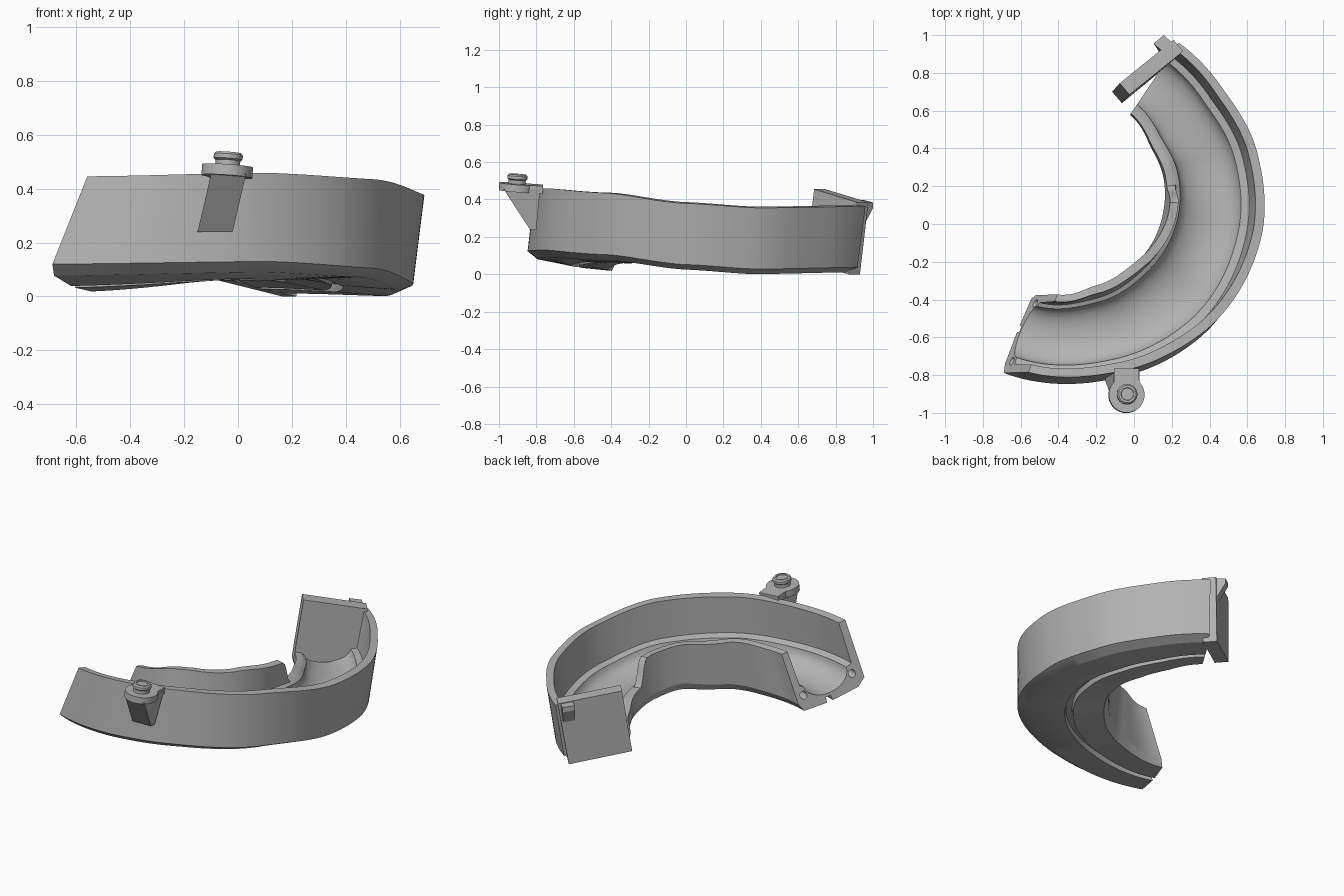
import bpy, bmesh
from math import sin, cos, radians, pi
from mathutils import Vector, Matrix

cube = bpy.data.objects.get("Cube")
if cube:
    bpy.data.objects.remove(cube, do_unlink=True)

grey = bpy.data.materials.new("plain grey")
grey.use_nodes = True
COLOUR = (0.45, 0.45, 0.45, 1)
grey.diffuse_color = COLOUR
grey.node_tree.nodes["Principled BSDF"].inputs["Base Color"].default_value = COLOUR


def finish(bm, name, smooth=True):
    bmesh.ops.recalc_face_normals(bm, faces=bm.faces)
    mesh = bpy.data.meshes.new(name)
    bm.to_mesh(mesh)
    bm.free()
    mesh.materials.append(grey)
    obj = bpy.data.objects.new(name, mesh)
    bpy.context.collection.objects.link(obj)
    if smooth:
        bpy.ops.object.select_all(action='DESELECT')
        obj.select_set(True)
        bpy.context.view_layer.objects.active = obj
        bpy.ops.object.shade_smooth_by_angle(angle=radians(28))
    return obj


def loft(rings, name, smooth=True):
    """Skin a list of closed rings and cap both ends."""
    bm = bmesh.new()
    rows = [[bm.verts.new(p) for p in ring] for ring in rings]
    for a, b in zip(rows, rows[1:]):
        for i in range(len(a)):
            j = (i + 1) % len(a)
            bm.faces.new((a[i], a[j], b[j], b[i]))
    bm.faces.new(rows[0])
    bm.faces.new(rows[-1])
    return finish(bm, name, smooth)


def ease(t):
    t = max(0, min(1, t))
    return t * t * (3 - 2 * t)


def lookup(keys, a):
    for (a0, v0), (a1, v1) in zip(keys, keys[1:]):
        if a <= a1:
            t = (a - a0) / (a1 - a0)
            return v0 + (v1 - v0) * (t + ease(t)) / 2
    return keys[-1][1]


# Track path by angle: radius, height and banking of the outer lower corner, and width
START, END = -112, 56
RADIUS = [(START, 1.012), (-80, 0.99), (-45, 1.0), (-10, 0.968), (14, 0.945), (35, 0.915), (END, 0.925)]
HEIGHT = [(START, 0.12), (-65, 0.13), (-35, 0.105), (-10, 0.053), (14, 0.028), (END, 0.038)]
BANK = [(START, 9), (-60, 4), (-10, -7), (END, -9)]
WIDTH = [(START, 0.45), (-80, 0.475), (-45, 0.52), (-10, 0.50), (14, 0.475), (END, 0.415)]
CENTRE = Vector((-0.31, 0.15, 0))


def place(angle, u, v):
    """u runs from 0 at the outer side to -1 at the inner side, v runs upward."""
    t, roll = radians(angle), radians(lookup(BANK, angle))
    out, along = Vector((cos(t), sin(t), 0)), Vector((-sin(t), cos(t), 0))
    w = u * lookup(WIDTH, angle)
    r = lookup(RADIUS, angle) + w * cos(roll) - v * sin(roll)
    z = lookup(HEIGHT, angle) + w * sin(roll) + v * cos(roll)
    lean = 0.36 * v * (1 - ease((angle - START) / 45))
    return CENTRE + out * r + along * lean + Vector((0, 0, z))


def section(angle):
    # The inner wall stops part way; beyond it only a low lip remains
    full = 0.30 - 0.055 * ease((angle + 90) / 70)
    lip = 0.10 - 0.04 * ease((angle - 10) / 40)
    inner_top = full + (lip + 0.002 - full) * ease((angle + 4) / 10)
    arc = [pi * i / 12 for i in range(13)]
    bowl = [(-0.525 + 0.33 * cos(t), (0.09 if t < pi / 2 else lip - 0.01) * (1 - sin(t))) for t in arc]
    return ([(0, 0), (0, 0.33), (-0.10, 0.33), (-0.11, 0.10)] + bowl +
            [(-0.90, lip), (-0.91, inner_top), (-1, inner_top), (-1, 0.01),
             (-0.95, -0.035), (-0.61, -0.045), (-0.60, -0.015), (-0.53, -0.015),
             (-0.52, -0.045), (-0.12, -0.035)])


# Curved channel
steps = 84
angles = [START + (END - START) * i / steps for i in range(steps + 1)]
channel = loft([[place(a, u, v) for u, v in section(a)] for a in angles], "curved_channel")

# Pin holes bored into the starting end
for n, u in enumerate((-0.15, -0.89)):
    mid = place(START, u, 0.045)
    axis = place(START + 3, u, 0.045) - mid
    turn = axis.to_track_quat('Z', 'Y').to_matrix().to_4x4()
    bm = bmesh.new()
    bmesh.ops.create_cone(bm, cap_ends=True, segments=20, radius1=0.022, radius2=0.022,
                          depth=0.16, matrix=Matrix.Translation(mid) @ turn)
    cutter = finish(bm, "pin_hole_cutter_%d" % n, False)
    cutter.hide_render = True
    cutter.hide_set(True)
    cut = channel.modifiers.new("pin_hole", 'BOOLEAN')
    cut.operation, cut.solver, cut.object = 'DIFFERENCE', 'EXACT', cutter

# Upright plate closing the far end
side = Vector((-0.026, 0.030, 0))


def bar(a, b):
    a, b = Vector(a), Vector(b)
    return [a - side, b - side, b + side, a + side]


loft([bar((-0.09, 0.67, 0.07), (0.19, 0.90, 0.0)),
      bar((-0.05, 0.715, 0.455), (0.235, 0.945, 0.385))], "end_plate", False)

# Tapered lug behind the end plate
along, back = Vector((0.027, 0.022, -0.006)), Vector((-0.062, 0.058, 0))
rings = []
for s in (-1, 1):
    top = Vector((0.193, 0.920, 0.390)) + along * s
    rings.append([top, top + back, top + back - Vector((0, 0, 0.03)), top - Vector((0.015, 0.015, 0.17))])
loft(rings, "end_lug", False)

# Bracket wedge on the outer wall
rings = []
for s in (-0.065, 0.065):
    rings.append([(-0.035 + s, -0.975, 0.455), (-0.035 + s, -0.78, 0.455),
                  (-0.085 + s, -0.80, 0.24), (-0.085 + s, -0.835, 0.24)])
loft(rings, "bracket_wedge", False)

# Rounded bracket pad: half disc with a straight arm to the wall
TILT = (Matrix.Translation((-0.04, -0.905, 0.465)) @ Matrix.Rotation(radians(4), 4, 'Y')
        @ Matrix.Rotation(radians(-4), 4, 'X'))
outline = [(0.095 * cos(radians(a)), 0.095 * sin(radians(a))) for a in range(-225, 46, 10)]
outline += [(0.066, 0.14), (-0.066, 0.14)]
loft([[TILT @ Vector((x, y, z)) for x, y in outline] for z in (-0.02, 0.02)], "bracket_pad")

# Turned stud on the pad
stud = [(0.046, 0.01), (0.046, 0.04), (0.054, 0.046), (0.054, 0.062), (0.046, 0.07), (0.034, 0.07), (0.032, 0.065)]
loft([[TILT @ Vector((r * cos(pi * i / 16), r * sin(pi * i / 16), z)) for i in range(32)]
      for r, z in stud], "bracket_stud")
